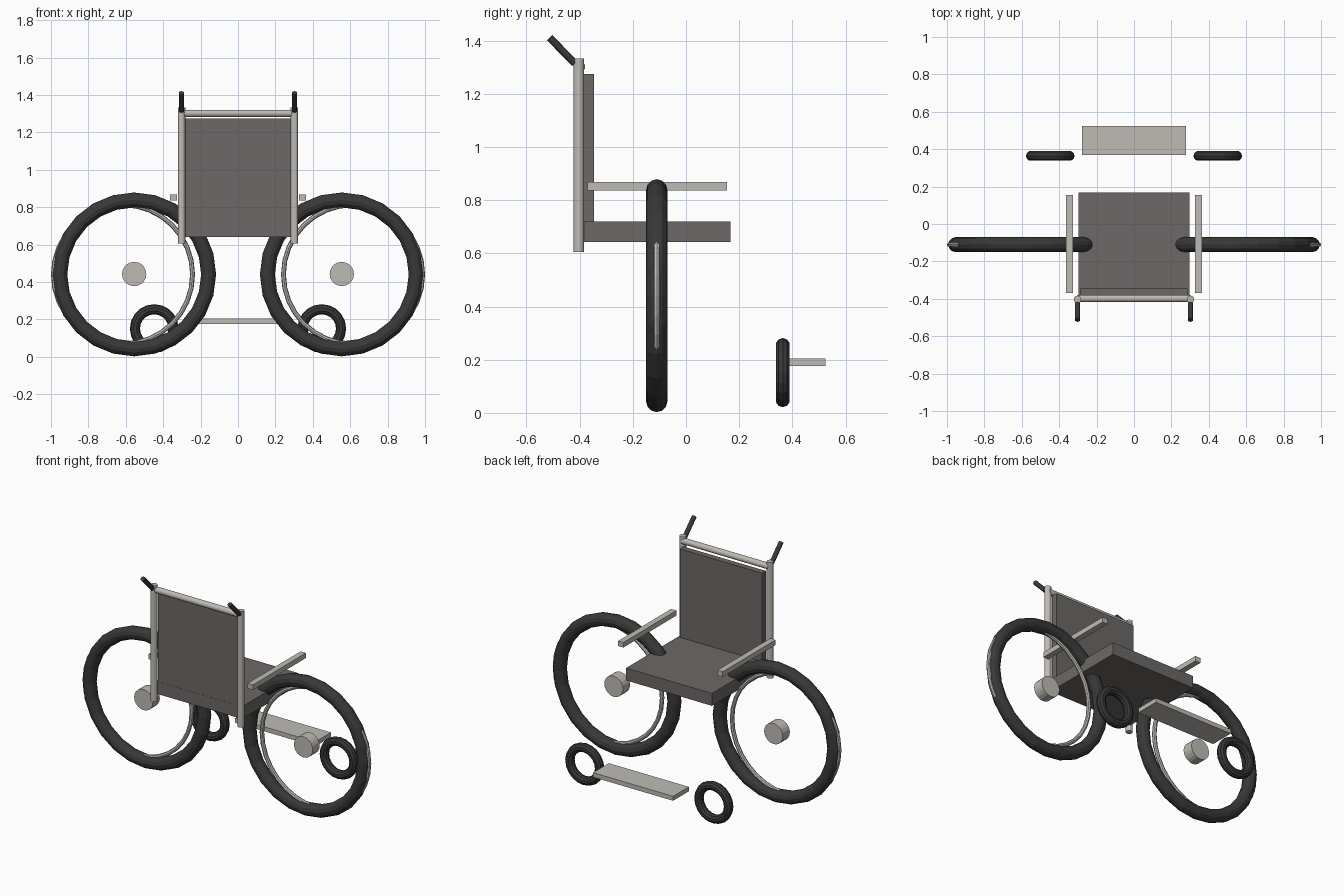
import bpy, bmesh, math
from mathutils import Vector, Matrix

if "Cube" in bpy.data.objects:
    bpy.data.objects.remove(bpy.data.objects["Cube"])


def material(name, r, g, b):
    m = bpy.data.materials.new(name)
    m.diffuse_color = (r, g, b, 1)
    m.use_nodes = True
    m.node_tree.nodes["Principled BSDF"].inputs["Base Color"].default_value = m.diffuse_color
    return m


RUBBER = material("rubber", 0.04, 0.04, 0.04)
FABRIC = material("fabric", 0.15, 0.14, 0.135)
METAL = material("metal", 0.52, 0.50, 0.46)


def finish(name, bm, mat):
    bmesh.ops.recalc_face_normals(bm, faces=bm.faces)
    me = bpy.data.meshes.new(name)
    bm.to_mesh(me)
    bm.free()
    me.materials.append(mat)
    ob = bpy.data.objects.new(name, me)
    bpy.context.collection.objects.link(ob)
    return ob


def box(name, lo, hi, mat):
    lo, hi = Vector(lo), Vector(hi)
    bm = bmesh.new()
    bmesh.ops.create_cube(bm, size=1, matrix=Matrix.Translation((lo + hi) / 2)
                          @ Matrix.Diagonal((*(hi - lo), 1)))
    return finish(name, bm, mat)


def rod(name, a, b, r, mat, sides=16):
    a, b = Vector(a), Vector(b)
    d = b - a
    bm = bmesh.new()
    bmesh.ops.create_cone(bm, cap_ends=True, segments=sides, radius1=r, radius2=r,
                          depth=d.length,
                          matrix=Matrix.Translation((a + b) / 2)
                          @ d.to_track_quat('Z', 'Y').to_matrix().to_4x4())
    return finish(name, bm, mat)


def ring(name, c, major, minor, mat, n=24, m=12):
    # torus whose axis runs along y
    bm = bmesh.new()
    rows = []
    for i in range(n):
        a = 2 * math.pi * i / n
        row = []
        for j in range(m):
            t = 2 * math.pi * j / m
            r = major + minor * math.cos(t)
            row.append(bm.verts.new((c[0] + r * math.cos(a),
                                     c[1] + minor * math.sin(t),
                                     c[2] + r * math.sin(a))))
        rows.append(row)
    for i in range(n):
        p, q = rows[i], rows[(i + 1) % n]
        for j in range(m):
            k = (j + 1) % m
            bm.faces.new((p[j], q[j], q[k], p[k]))
    return finish(name, bm, mat)


# Seat, backrest and footplate
box("seat", (-0.298, -0.385, 0.642), (0.298, 0.168, 0.72), FABRIC)
box("backrest", (-0.285, -0.384, 0.72), (0.285, -0.346, 1.275), FABRIC)
box("footplate", (-0.278, 0.369, 0.177), (0.278, 0.525, 0.205), METAL)

# Bar across the top of the back
rod("back_crossbar", (-0.302, -0.398, 1.302), (0.302, -0.398, 1.302), 0.019, METAL)

for s, side in ((-1, "left"), (1, "right")):
    # Big wheel: tyre, outward-shifted push rim, hub
    ring(side + "_tyre", (s * 0.555, -0.11, 0.441), 0.398, 0.04, RUBBER)
    ring(side + "_push_rim", (s * 0.615, -0.11, 0.441), 0.372, 0.013, METAL, 32, 8)
    rod(side + "_hub", (s * 0.555, -0.145, 0.443), (s * 0.555, -0.075, 0.443),
        0.065, METAL, 20)
    # Small front wheel
    ring(side + "_caster", (s * 0.448, 0.364, 0.1515), 0.103, 0.027, RUBBER, 20, 10)
    # Back post, push handle, armrest
    rod(side + "_back_post", (s * 0.302, -0.403, 0.605), (s * 0.302, -0.403, 1.333),
        0.02, METAL)
    rod(side + "_handle", (s * 0.302, -0.418, 1.315), (s * 0.302, -0.513, 1.411),
        0.014, RUBBER, 12)
    xs = sorted((s * 0.326, s * 0.363))
    box(side + "_armrest", (xs[0], -0.37, 0.836), (xs[1], 0.155, 0.868), METAL)
